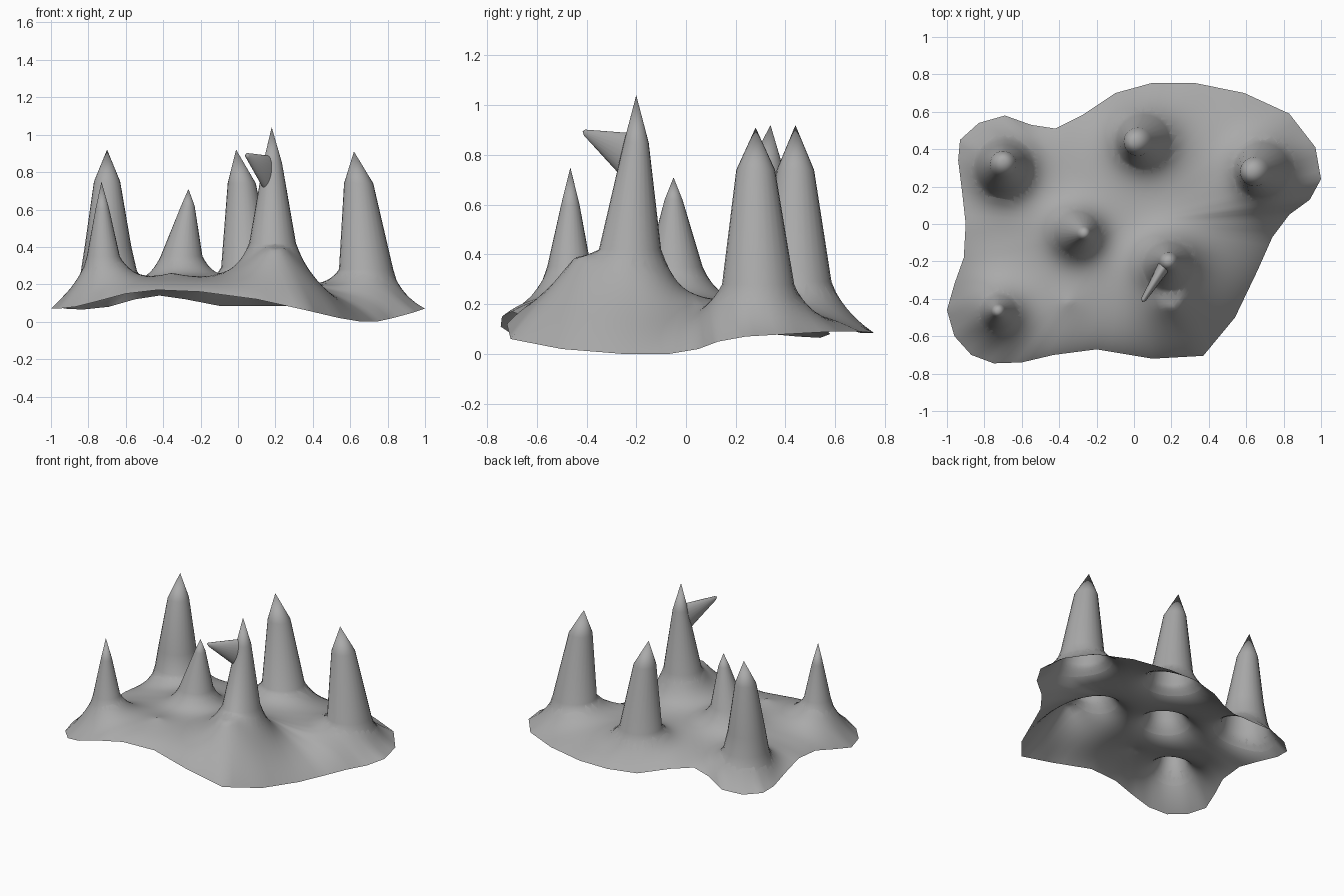
import bpy, bmesh, math
from mathutils import Vector

if "Cube" in bpy.data.objects:
    bpy.data.objects.remove(bpy.data.objects["Cube"])

stone = bpy.data.materials.new("grey_stone")
stone.use_nodes = True
grey = (0.4, 0.4, 0.4, 1)
stone.diffuse_color = grey
stone.node_tree.nodes["Principled BSDF"].inputs["Base Color"].default_value = grey

# Rim of the ground sheet, counter-clockwise
RIM = [Vector(p) for p in (
    (-1, -.46, .07), (-.96, -.6, .07), (-.87, -.7, .08), (-.75, -.745, .11),
    (-.6, -.74, .15), (-.43, -.7, .17), (-.2, -.67, .16), (.1, -.72, .12),
    (.37, -.705, .06), (.54, -.5, .02), (.66, -.25, 0), (.74, -.07, 0),
    (.83, .05, .02), (.94, .13, .05), (1, .24, .07), (.97, .41, .08),
    (.83, .59, .09), (.59, .7, .09), (.32, .755, .085), (.1, .755, .085),
    (-.1, .7, .085), (-.28, .58, .12), (-.42, .51, .14), (-.55, .53, .12),
    (-.69, .58, .08), (-.83, .54, .065), (-.93, .45, .07), (-.94, .34, .08),
    (-.92, .18, .11), (-.9, 0, .14), (-.91, -.18, .13), (-.96, -.32, .1))]
HUB = Vector((-.05, 0, 0))
PLATEAU = .2

# Broad swells: x, y, top height, flat radius, spread
FLARES = [(-.35, -.42, .25, 0, .2), (.2, -.4, .38, .05, .155)]


def height(x, y, t, rim_z):
    """Ground height at a fraction t of the way from hub to rim."""
    z = rim_z + (PLATEAU - rim_z) * (1 - t ** 2.5)
    for fx, fy, top, r, spread in FLARES:
        d = max(0, math.hypot(x - fx, y - fy) - r)
        z += max(0, top - z) * math.exp(-d / spread) * (1 - t ** 12)
    return z


def ground(x, y):
    """Ground height below any point, by casting a ray from hub to rim."""
    p = Vector((x, y, 0)) - HUB
    for a, b in zip(RIM, RIM[1:] + RIM[:1]):
        u, e = a - HUB, b - a
        den = p.x * e.y - p.y * e.x
        if abs(den) < 1e-9:
            continue
        k = (u.x * e.y - u.y * e.x) / den
        s = (u.x * p.y - u.y * p.x) / den
        if k > 0 and 0 <= s <= 1:
            return height(x, y, min(1, 1 / k), a.z + e.z * s)
    return PLATEAU


def loft(name, rings, tip, keep=lambda p: True):
    """Skin a series of rings up to a tip, with the faces that keep allows."""
    bm = bmesh.new()
    rows = [[bm.verts.new(p) for p in ring] for ring in rings]
    end = bm.verts.new(tip)
    n = len(rows[0])
    for i in range(n):
        j = (i + 1) % n
        for low, high in zip(rows, rows[1:]):
            bm.faces.new((low[i], low[j], high[j], high[i]))
        bm.faces.new((rows[-1][i], rows[-1][j], end))
    holes = [f for f in bm.faces if not keep(f.calc_center_median())]
    bmesh.ops.delete(bm, geom=holes, context='FACES')
    for f in bm.faces:
        f.smooth = True
    mesh = bpy.data.meshes.new(name)
    bm.to_mesh(mesh)
    bm.free()
    mesh.materials.append(stone)
    obj = bpy.data.objects.new(name, mesh)
    bpy.context.collection.objects.link(obj)


def circle(x, y, r, n=24):
    for i in range(n):
        a = math.tau * i / n
        yield x + r * math.cos(a), y + r * math.sin(a)


def spike(name, tip, *levels):
    """Hollow pointed column on a skirt that follows the ground.
    The levels are (z, x, y, radius) from the base up."""
    z, x, y, r = levels[0]
    rings = []
    for out, sink in ((.055, .002), (.035, 0), (.018, 0)):
        rings.append([(px, py, ground(px, py) - sink)
                      for px, py in circle(x, y, r + out)])
    for z, x, y, r in levels:
        rings.append([(px, py, z) for px, py in circle(x, y, r)])
    loft(name, rings, tip)


# Spikes: name, spread of the foot, tip, levels
SPIKES = [
    ("main_spike", .065, (.18, -.2, 1.04),
     (.42, .185, -.225, .125), (.85, .185, -.2, .05)),
    ("back_right_spike", .07, (-.7, .34, .92),
     (.27, -.69, .3, .15), (.4, -.695, .3, .125), (.75, -.7, .32, .07)),
    ("front_right_spike", .1, (-.73, -.465, .75),
     (.35, -.72, -.47, .088), (.6, -.725, -.465, .037)),
    ("middle_spike", .065, (-.265, -.05, .71),
     (.35, -.302, -.045, .112), (.62, -.268, -.05, .036)),
    ("back_spike", .075, (-.01, .44, .92),
     (.29, .05, .445, .14), (.74, .02, .44, .075)),
    ("back_left_spike", .075, (.62, .28, .91),
     (.28, .685, .29, .145), (.74, .645, .28, .078))]
for _, spread, _, (z, x, y, r), *_ in SPIKES:
    FLARES.append((x, y, z, r, spread))
for name, _, tip, *levels in SPIKES:
    spike(name, tip, *levels)


def outside_spikes(p):
    return all(math.hypot(p.x - x, p.y - y) > r + .02
               for _, _, _, (_, x, y, r), *_ in SPIKES)


# Ground sheet: concentric rings from the rim in to the hub, open under spikes
edge = [a.lerp(b, i / 4) for a, b in zip(RIM, RIM[1:] + RIM[:1]) for i in range(4)]
STEPS = 50
rings = []
for step in range(STEPS, 0, -1):
    t = step / STEPS
    ring = []
    for e in edge:
        p = HUB.lerp(e, t)
        ring.append((p.x, p.y, height(p.x, p.y, t, e.z)))
    rings.append(ring)
loft("ground_sheet", rings, (HUB.x, HUB.y, height(HUB.x, HUB.y, 0, 0)),
     outside_spikes)

# Thorn jutting from the main spike: tall, narrow sections tapering outwards
root, end = Vector((.165, -.22, .78)), Vector((.05, -.405, .888))
side = Vector((end.y - root.y, root.x - end.x, 0)).normalized()
thorn = []
for centre, wide, tall in ((root, .036, .108), (end, .014, .014)):
    thorn.append([centre + side * (wide * c) + Vector((0, 0, tall * s))
                  for c, s in circle(0, 0, 1)])
loft("main_spike_thorn", thorn, end + (end - root) * .06)
